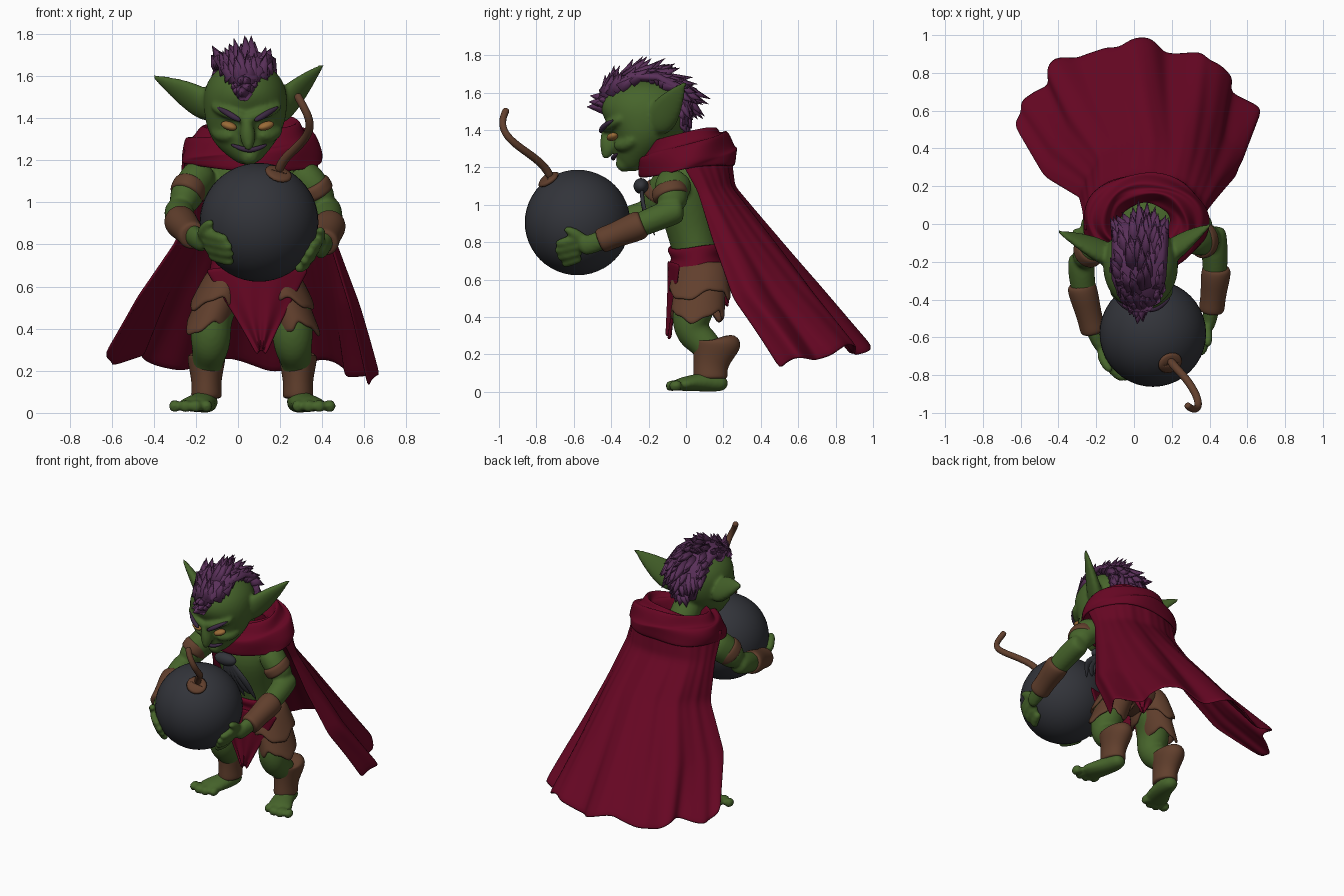
import bpy, bmesh, math, random
from mathutils import Vector, Matrix
from math import sin, cos, pi, sqrt

random.seed(4)
cube = bpy.data.objects.get("Cube")
if cube:
    bpy.data.objects.remove(cube, do_unlink=True)


def material(name, rgb):
    m = bpy.data.materials.new(name)
    m.use_nodes = True
    col = (*rgb, 1)
    m.diffuse_color = col
    node = next(n for n in m.node_tree.nodes if n.type == 'BSDF_PRINCIPLED')
    node.inputs["Base Color"].default_value = col
    node.inputs["Roughness"].default_value = 0.8
    return m


GREEN = material("green skin", (.062, .128, .024))
RED = material("crimson cloth", (.135, .002, .017))
BROWN = material("brown leather", (.12, .05, .026))
PURPLE = material("purple hair", (.1, .029, .1))
IRON = material("dark iron", (.032, .034, .042))
DARK = material("dark lips", (.045, .022, .055))
AMBER = material("amber eyes", (.32, .145, .038))


def finish(name, mat, bm, sub=0, thick=0):
    bmesh.ops.recalc_face_normals(bm, faces=bm.faces)
    for f in bm.faces:
        f.smooth = True
    me = bpy.data.meshes.new(name)
    bm.to_mesh(me)
    bm.free()
    me.materials.append(mat)
    ob = bpy.data.objects.new(name, me)
    bpy.context.scene.collection.objects.link(ob)
    if thick:
        ob.modifiers.new("Thickness", 'SOLIDIFY').thickness = thick
    if sub:
        s = ob.modifiers.new("Smooth", 'SUBSURF')
        s.levels = s.render_levels = sub
    return ob


def tube(bm, pts, u=(1, 0, 0), seg=10):
    """Loft ellipses along points (x, y, z, side radius[, depth radius])."""
    u, rings = Vector(u), []
    ps = [Vector(p[:3]) for p in pts]
    for i, p in enumerate(ps):
        t = (ps[min(i + 1, len(ps) - 1)] - ps[max(i - 1, 0)]).normalized()
        u = (u - t * u.dot(t)).normalized()
        w = t.cross(u)
        ru, rw = pts[i][3], pts[i][-1]
        rings.append([bm.verts.new(p + u * ru * cos(a) + w * rw * sin(a))
                      for a in (2 * pi * k / seg for k in range(seg))])
    for a, b in zip(rings, rings[1:]):
        for k in range(seg):
            n = (k + 1) % seg
            bm.faces.new((a[k], a[n], b[n], b[k]))
    bm.faces.new(rings[0])
    bm.faces.new(rings[-1])


def tubes(name, mat, paths, u=(1, 0, 0), sub=2):
    bm = bmesh.new()
    for p in paths:
        tube(bm, p, u)
    return finish(name, mat, bm, sub)


def sheet(name, mat, fn, nu, nv, closed=False, thick=.015, sub=1):
    bm = bmesh.new()
    cols = nu if closed else nu + 1
    g = [[bm.verts.new(fn(i / nu, j / nv)) for i in range(cols)] for j in range(nv + 1)]
    for j in range(nv):
        for i in range(nu):
            n = (i + 1) % cols
            bm.faces.new((g[j][i], g[j][n], g[j + 1][n], g[j + 1][i]))
    return finish(name, mat, bm, sub, thick)


def ball(name, mat, loc, size, rot=(0, 0, 0)):
    bm = bmesh.new()
    bmesh.ops.create_uvsphere(bm, u_segments=40, v_segments=24, radius=1)
    ob = finish(name, mat, bm)
    ob.location, ob.scale, ob.rotation_euler = loc, size, rot
    return ob


def lerp(a, b, t):
    return tuple(p + (q - p) * t for p, q in zip(a, b))


def along(rows, v):
    x = v * (len(rows) - 1)
    i = min(int(x), len(rows) - 2)
    return lerp(rows[i], rows[i + 1], x - i)


# Bomb with collar and fuse
BC, BR = Vector((.10, -.58, .905)), .282
ball("bomb", IRON, BC, (BR, BR, BR))
axis = Vector((.34, -.58, .86)).normalized()
bm = bmesh.new()
ring = [axis * .275, axis * .31, axis * .305]
tube(bm, [(*(BC + p), r) for p, r in zip(ring, (.072, .068, .04))], seg=16)
finish("fuse_collar", BROWN, bm, 1)
tubes("fuse", BROWN, [[(.19, -.72, 1.14, .025), (.21, -.75, 1.2, .023), (.28, -.82, 1.26, .022),
                       (.335, -.91, 1.32, .022), (.345, -.97, 1.38, .021), (.32, -.985, 1.44, .02),
                       (.29, -.97, 1.49, .02), (.28, -.955, 1.515, .02)]])

# Skin: torso, neck and head lofts
skin = bmesh.new()
tube(skin, [(.07, .08, .6, .17, .13), (.07, .06, .74, .17, .135), (.07, .03, .88, .18, .145),
            (.06, 0, 1.04, .23, .18), (.06, .02, 1.17, .24, .15), (.05, .02, 1.25, .14, .12)])
tube(skin, [(.05, .03, 1.18, .11), (.045, -.07, 1.3, .1), (.04, -.16, 1.42, .1)])
tube(skin, [(.055, -.31, 1.18, .04, .04), (.05, -.3, 1.225, .09, .08), (.04, -.275, 1.29, .155, .125),
            (.035, -.25, 1.36, .19, .175), (.035, -.225, 1.44, .205, .235), (.035, -.22, 1.52, .205, .245),
            (.035, -.22, 1.59, .18, .225), (.035, -.22, 1.645, .12, .155), (.035, -.22, 1.67, .05, .07)], seg=14)
# Nose and chin
tube(skin, [(.04, -.41, 1.43, .024, .035), (.043, -.415, 1.37, .03, .045), (.046, -.41, 1.315, .044, .055),
            (.05, -.425, 1.27, .028, .033), (.05, -.44, 1.245, .012)])
tube(skin, [(.055, -.31, 1.24, .06), (.055, -.34, 1.21, .05), (.055, -.36, 1.185, .025)])
for s in (-1, 1):
    # Brow ridge and cheek
    tube(skin, [(.04, -.435, 1.4, .025), (.04 + s * .09, -.42, 1.42, .03),
                (.04 + s * .17, -.34, 1.465, .025)], (0, 0, 1))
    tube(skin, [(.04 + s * .05, -.38, 1.32, .03), (.04 + s * .12, -.33, 1.31, .04),
                (.04 + s * .16, -.26, 1.36, .03)], (0, 0, 1))
    # Pointed ear
    tip = (.41, .0, 1.66) if s > 0 else (-.41, -.035, 1.605)
    root = (.16, -.17, 1.405) if s > 0 else (-.10, -.18, 1.43)
    tube(skin, [(*lerp(root, tip, t), w, d) for t, w, d in
                ((0, .065, .055), (.2, .095, .055), (.42, .09, .042), (.7, .055, .026), (.9, .02, .013), (1, .006, .006))],
         (s * .15, .65, -.75))

# Arms and gripping hands
ARM = {-1: [(-.15, -.03, 1.15), (-.23, -.13, 1.07), (-.28, -.2, .96), (-.275, -.34, .91), (-.215, -.57, .84), (-.155, -.69, .8)],
       1: [(.27, -.04, 1.15), (.36, -.09, 1.075), (.42, -.06, .97), (.435, -.25, .89), (.41, -.46, .805), (.385, -.58, .765)]}
GRIP = {-1: (.5, 1.12), 1: (.0, .52)}


def on_bomb(s, az, z, r):
    R = sqrt(r * r - (z - BC.z) ** 2)
    return (BC.x + s * R * cos(az), BC.y - R * sin(az), z)


for s, p in ARM.items():
    up, fore = p[:3], p[2:]
    tube(skin, [(*q, a, b) for q, a, b in zip(up, (.105, .082, .078), (.12, .1, .085))])
    tube(skin, [(p[2][0], p[2][1] + .05, p[2][2], .06)] +
         [(*q, a, b) for q, a, b in zip(fore, (.08, .07, .045, .035), (.08, .07, .05, .065))])
    a0, a1 = GRIP[s]
    for k in range(4):
        z = p[5][2] - .055 + k * .036
        reach = a1 - .06 * abs(k - 1.6)
        tube(skin, [(*on_bomb(s, a0 + (reach - a0) * t, z - .03 * t, .298), r)
                    for t, r in ((-.25, .027), (.35, .027), (.75, .026), (1, .018))])
    tube(skin, [(*on_bomb(s, a0 + da, p[5][2] + dz, .3), r)
                for da, dz, r in ((-.2, .03, .032), (.05, .085, .03), (.25, .11, .02))])

# Legs, feet and toes
LEG = {-1: (-.13, -.15, -.225), 1: (.26, .285, .36)}
for s, (knee, ankle, toe) in LEG.items():
    tube(skin, [(.07 + s * .1, .09, .66, .12), (knee, .05, .48, .105, .12), (knee, .02, .36, .105, .11), (knee, .04, .3, .092, .098),
                (ankle, .14, .23, .075, .085), (ankle, .125, .1, .06, .07), (ankle, .13, .03, .05, .06)])
    tube(skin, [(ankle, .23, .04, .05, .04), (ankle, .13, .055, .065, .06),
                (lerp((ankle,), (toe,), .6)[0], 0, .045, .085, .042), (toe, -.06, .032, .095, .032)])
    for k in range(4):
        x = toe + (k - 1.5) * .05
        y = -.105 + .02 * abs(k - 1.5)
        tube(skin, [(x, -.02, .035, .03), (x, y + .015, .033, .032, .033), (x, y - .015, .025, .024)])

body = finish("goblin_body", GREEN, skin, 2)
rm = body.modifiers.new("Merge", 'REMESH')
rm.mode, rm.voxel_size, rm.use_smooth_shade = 'VOXEL', .011, True
sm = body.modifiers.new("Soften", 'SMOOTH')
sm.factor, sm.iterations = .5, 4

# Eyes, eyebrows and lips
for s in (-1, 1):
    ball("eye", AMBER, (.045 + s * .088, -.394, 1.363), (.04, .028, .02), (0, -s * .3, s * .4))
    tubes("eyebrow", DARK, [[(.045 + s * .03, -.459, 1.385, .012), (.045 + s * .09, -.445, 1.42, .018),
                             (.045 + s * .15, -.385, 1.455, .006)]], (0, 0, 1))
tubes("lips", DARK, [[(-.035, -.365, 1.275, .006), (.01, -.388, 1.257, .013), (.055, -.39, 1.245, .013),
                      (.1, -.386, 1.257, .013), (.14, -.365, 1.275, .006)]], (0, 0, 1))

# Mohawk: base strip plus broad swept tufts
STRIP = [(.03, -.45, 1.515), (.03, -.41, 1.61), (.025, -.29, 1.685), (.03, -.15, 1.68),
         (.035, -.03, 1.62), (.035, .0, 1.52), (.035, -.015, 1.42)]
WID = (.02, .1, .145, .15, .15, .14, .1)
bm = bmesh.new()
tube(bm, [(*q, w, .035) for q, w in zip(STRIP, WID)])
for i in range(110):
    v = (i + random.random()) / 110
    side = random.uniform(-1, 1)
    base = Vector(along(STRIP, v))
    w = along([(k,) for k in WID], v)[0]
    out = (base - Vector((.035, -.21, 1.48))).normalized()
    flow = (Vector(along(STRIP, min(v + .1, 1))) - Vector(along(STRIP, max(v - .1, 0)))).normalized()
    if v < .1:
        flow = Vector((.1, -.2, -.1))
    d = (out * random.uniform(.2, .55) + flow * .8 + Vector((side * .35 - .08, 0, 0))).normalized()
    h = random.uniform(.12, .18) * (1.1 - .4 * abs(side)) * (.5 if v < .1 or v > .8 else 1)
    base.x += side * w * .85
    base += out * (.012 - .035 * side * side)
    m = Matrix.Translation(base + d * h * .35) @ d.to_track_quat('Z', 'Y').to_matrix().to_4x4()
    bmesh.ops.create_cone(bm, segments=7, radius1=.042, radius2=.001, depth=h, matrix=m, cap_ends=True)
finish("mohawk", PURPLE, bm)

# Cape rows: left x, right x, edge y, back y, edge z, back z
CAPE = [(-.26, .375, -.04, .235, 1.25, 1.31), (-.265, .39, .06, .26, 1.07, 1.1), (-.28, .46, .14, .45, .82, .87),
        (-.46, .56, .25, .71, .54, .55), (-.61, .64, .5, .965, .25, .23)]


def cape(u, v):
    l, r, ye, yb, ze, zb = along(CAPE, v)
    a, fold = pi * u, .01 + .04 * v ** 1.5
    k = 1 + fold * sin(a * 9 + sin(v * 4) * .6 + .45) + fold * .6 * sin(a * 15 + 2) + .006 * sin(a * 31 + v * 5)
    arc = sin(a) ** .97
    z = ze + (zb - ze) * arc + v ** 4 * (.03 * sin(a * 8 + 2.5) + .03 * (1 - u) ** 6 - .15 * u ** 8)
    return ((l + r) / 2 - (r - l) / 2 * cos(a) * k, ye + (yb - ye) * arc * k, z)


sheet("cape", RED, cape, 72, 24)

# Draped hood around the neck: radius factor and height rows
HOOD = [(.36, 1.25), (.5, 1.335), (.62, 1.37), (.74, 1.35), (.87, 1.31), (.97, 1.25), (.96, 1.18)]


def hood(u, v):
    k, z = along(HOOD, v)
    a = 2 * pi * u
    k *= 1 + .03 * sin(a * 5 + v * 9)
    tilt = .03 * sin(a) + .025 * cos(a) * (1 - v) - .02 * v * abs(cos(a)) + .015 * v
    return (.06 + .345 * k * cos(a), .01 + .27 * k * sin(a), z + tilt + .018 * sin(v * 20 + a * 2))


sheet("hood", RED, hood, 40, 18, True)

# Sash and loincloth flaps
sheet("sash", RED, lambda u, v: (.07 + (.19 + .02 * v) * cos(2 * pi * u), .06 + (.15 + .012 * sin(v * 9)) * sin(2 * pi * u),
                                 .78 - .13 * v + .012 * sin(4 * pi * u)), 28, 6, True, .02)


def flap(y, length, half):
    def fn(u, v):
        x = (u - .5) * 2
        return (.09 + x * half * (1 - .95 * v) + .02 * v,
                y + (.06 if y < 0 else -.06) * x * x * (1 - v) + .012 * sin(u * 16) * v, .7 - length * v - .02 * x * x)
    return fn


sheet("front_loincloth", RED, flap(-.1, .4, .25), 16, 12)
sheet("back_loincloth", RED, flap(.22, .23, .16), 16, 12)

# Ragged shorts in two layers, boots, bracers and arm bands
tubes("shorts_seat", BROWN, [[(.07, .08, .7, .18, .145), (.07, .085, .62, .2, .16), (.07, .09, .54, .12, .1)]])
for s, (knee, ankle, toe) in LEG.items():
    for top, low, r0, r1 in ((.7, .52, .09, .128), (.58, .4, .1, .108)):
        def leg(u, v, top=top, low=low, r0=r0, r1=r1):
            a = 2 * pi * u
            r = r0 + (r1 - r0) * sqrt(v)
            z = top + (low - top) * v + .03 * v * sin(3 * a + top * 9) + .012 * v * sin(8 * a)
            k = (.7 - z) / .25
            return (*lerp((.07 + s * .1 + r * cos(a), .09 + r * 1.3 * sin(a)), (knee + r * cos(a), .065 + r * 1.35 * sin(a)), k), z)
        sheet("shorts_leg", BROWN, leg, 28, 6, True, .02)
    tubes("boot", BROWN, [[(ankle, .16, .285, .07, .11), (ankle, .165, .275, .1, .152), (ankle, .15, .22, .09, .125),
                           (ankle, .13, .14, .072, .095), (ankle, .13, .08, .08, .1), (ankle, .13, .065, .07, .09)]])
    p = ARM[s]
    tubes("bracer", BROWN, [[(*lerp(p[3], p[4], t), r, r) for t, r in
                             ((-.12, .06), (-.08, .083), (.2, .082), (.4, .076), (.75, .07), (.98, .074), (1.03, .055))]])
    tubes("arm_band", BROWN, [[(*lerp(p[1], p[2], t), r, r * 1.15) for t, r in
                               ((-.2, .06), (-.15, .088), (.15, .089), (.35, .088), (.4, .06))]])

# Knotted tie on the chest
ball("tie_knot", IRON, (.07, -.24, 1.1), (.08, .04, .042))
tubes("tie_strands", IRON, [[(.08, -.235, 1.1, .02, .012), (.06 + k * .035, -.235, 1.0, .025, .012),
                             (.07 + k * .04, -.2, .92 - .02 * (k % 2), .022, .01), (.08 + k * .045, -.165, .83 + .03 * (k % 2), .004)]
                            for k in range(5)])
